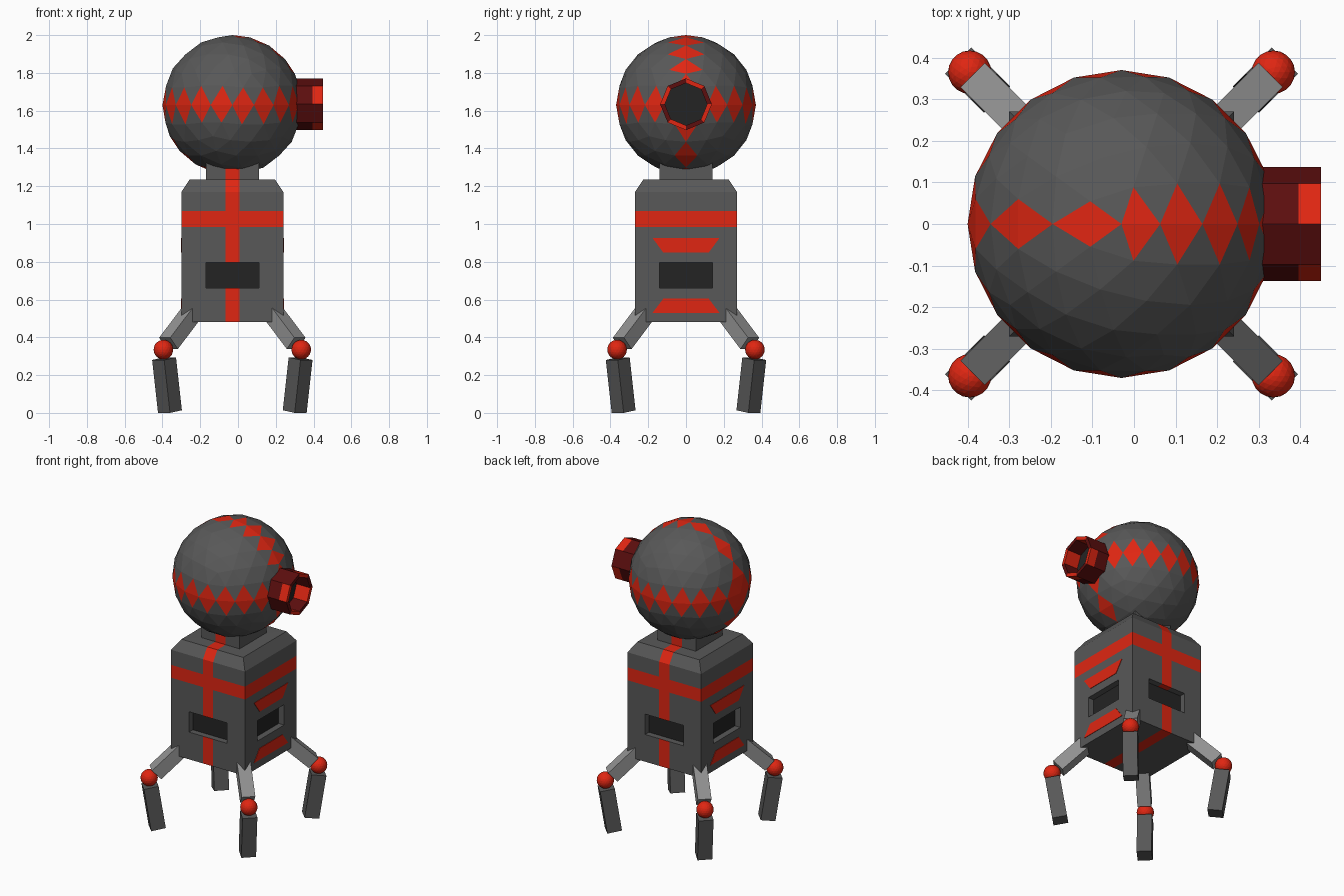
import bpy, bmesh, math
from mathutils import Vector

if "Cube" in bpy.data.objects:
    bpy.data.objects.remove(bpy.data.objects["Cube"])

CX = -0.03  # body axis; the eye tube makes the model lopsided in x


def material(name, r, g, b):
    lin = [((c / 255 + 0.055) / 1.055) ** 2.4 for c in (r, g, b)]
    m = bpy.data.materials.new(name)
    m.diffuse_color = (*lin, 1)
    m.use_nodes = True
    m.node_tree.nodes["Principled BSDF"].inputs["Base Color"].default_value = m.diffuse_color
    return m


GREY = material("dark grey", 88, 88, 88)
LIGHT = material("light grey", 145, 145, 145)
RED = material("red", 224, 38, 18)
MAROON = material("maroon", 92, 14, 14)
BLACK = material("black", 36, 36, 36)


def finish(name, bm, mats, loc=(CX, 0, 0)):
    me = bpy.data.meshes.new(name)
    bm.normal_update()
    bm.to_mesh(me)
    bm.free()
    for m in mats:
        me.materials.append(m)
    ob = bpy.data.objects.new(name, me)
    ob.location = loc
    bpy.context.collection.objects.link(ob)
    return ob


def loft(bm, rings):
    """Skin a list of closed rings; returns the bands of side faces."""
    vs = [[bm.verts.new(p) for p in ring] for ring in rings]
    n = len(vs[0])
    bands = [[bm.faces.new((a[i], a[(i + 1) % n], b[(i + 1) % n], b[i])) for i in range(n)]
             for a, b in zip(vs, vs[1:])]
    caps = [bm.faces.new(vs[0][::-1]), bm.faces.new(vs[-1])]
    return bands, caps


# Body with chamfered shoulders and neck
bm = bmesh.new()
loft(bm, [[(sx * h, sy * h, z) for sx, sy in ((-1, -1), (1, -1), (1, 1), (-1, 1))]
          for z, h in ((0.48, 0.27), (1.17, 0.27), (1.235, 0.226), (1.236, 0.14), (1.35, 0.14))])
cuts = [((s * d, 0, 0), (1, 0, 0)) for d in (0.037, 0.14) for s in (-1, 1)]
cuts += [((0, s * 0.14, 0), (0, 1, 0)) for s in (-1, 1)]
cuts += [((0, 0, z), (0, 0, 1)) for z in (0.66, 0.795, 0.985, 1.07)]
for co, no in cuts:
    bmesh.ops.bisect_plane(bm, geom=bm.verts[:] + bm.edges[:] + bm.faces[:],
                           dist=1e-5, plane_co=co, plane_no=no)
bm.normal_update()
# painted stripes: one over front, back and underside, one belt
for f in bm.faces:
    c = f.calc_center_median()
    if (abs(c.x) < 0.036 and abs(f.normal.x) < 0.5) or 0.985 < c.z < 1.07:
        f.material_index = 1
# recessed windows on the four sides
for d in (Vector((1, 0, 0)), Vector((-1, 0, 0)), Vector((0, 1, 0)), Vector((0, -1, 0))):
    side = Vector((-d.y, d.x, 0))
    fs = []
    for f in bm.faces:
        c = f.calc_center_median()
        if f.normal.dot(d) > 0.9 and 0.66 < c.z < 0.795 and abs(c.dot(side)) < 0.139 and c.dot(d) > 0.26:
            fs.append(f)
    for f in fs:
        f.material_index = 0
    res = bmesh.ops.extrude_face_region(bm, geom=fs)["geom"]
    bmesh.ops.translate(bm, vec=d * -0.04, verts=[g for g in res if isinstance(g, bmesh.types.BMVert)])
    for g in res:
        if isinstance(g, bmesh.types.BMFace):
            g.material_index = 2
    old = [f for f in fs if f.is_valid]
    if old:
        bmesh.ops.delete(bm, geom=old, context='FACES_ONLY')
    bm.normal_update()
finish("body", bm, [GREY, RED, BLACK])

# Trapezoid marks on the two sides
for s, sname in ((1, "right"), (-1, "left")):
    for zw, zn, part in ((0.926, 0.848, "upper"), (0.53, 0.605, "lower")):
        bm = bmesh.new()
        loft(bm, [[(s * x, -0.177, zw), (s * x, 0.177, zw), (s * x, 0.12, zn), (s * x, -0.12, zn)]
                  for x in (0.268, 0.273)])
        bmesh.ops.recalc_face_normals(bm, faces=bm.faces[:])
        finish(f"{sname}_{part}_mark", bm, [RED])

# Head: faces crossed by (or edged on) the equator and the y = 0 meridian are red
bm = bmesh.new()
bmesh.ops.create_icosphere(bm, subdivisions=3, radius=0.37)


def on_plane(f, axis):
    v = [w.co[axis] for w in f.verts]
    flat = sum(abs(x) < 1e-3 for x in v)
    return flat >= 2 or (min(v) < -1e-3 and max(v) > 1e-3)


for f in bm.faces:
    f.material_index = int(on_plane(f, 1) or on_plane(f, 2))
finish("head", bm, [GREY, RED], (CX, 0, 1.63))

# Eye tube: octagonal, alternate panels red on the outer end and inside
bm = bmesh.new()
bands, caps = loft(bm, [[(x, r * math.sin(i * math.pi / 4), r * math.cos(i * math.pi / 4)) for i in range(8)]
                        for x, r in ((0.28, 0.137), (0.395, 0.137), (0.45, 0.137), (0.45, 0.112), (0.35, 0.112))])
for band in bands[1:]:
    for i, f in enumerate(band):
        f.material_index = 1 - i % 2
caps[1].material_index = 2
bmesh.ops.recalc_face_normals(bm, faces=bm.faces[:])
finish("eye_tube", bm, [MAROON, RED, BLACK], (0, 0, 1.634))


# Legs
def beam(name, a, b, w, d, mat):
    """Box from a to b; w across, d in the leg's upright plane."""
    a, b = Vector(a), Vector(b)
    axis = (b - a).normalized()
    across = Vector((-d.y, d.x, 0))
    up = axis.cross(across)
    bm = bmesh.new()
    loft(bm, [[p + across * sx * w / 2 + up * sy * w / 2
               for sx, sy in ((-1, -1), (1, -1), (1, 1), (-1, 1))] for p in (a, b)])
    bmesh.ops.recalc_face_normals(bm, faces=bm.faces[:])
    finish(name, bm, [mat])


for sx, xname in ((-1, "left"), (1, "right")):
    for sy, yname in ((-1, "front"), (1, "back")):
        d = Vector((sx, sy, 0)).normalized()

        def at(r, z):
            return d * r + Vector((0, 0, z))

        tag = f"{yname}_{xname}"
        beam(tag + "_upper_leg", at(0.30, 0.535), at(0.478, 0.368), 0.083, d, LIGHT)
        beam(tag + "_lower_leg", at(0.511, 0.287), at(0.467, 0.007), 0.09, d, GREY)
        bm = bmesh.new()
        bmesh.ops.create_icosphere(bm, subdivisions=3, radius=0.052)
        k = at(0.516, 0.335)
        finish(tag + "_knee", bm, [RED], (CX + k.x, k.y, k.z))
